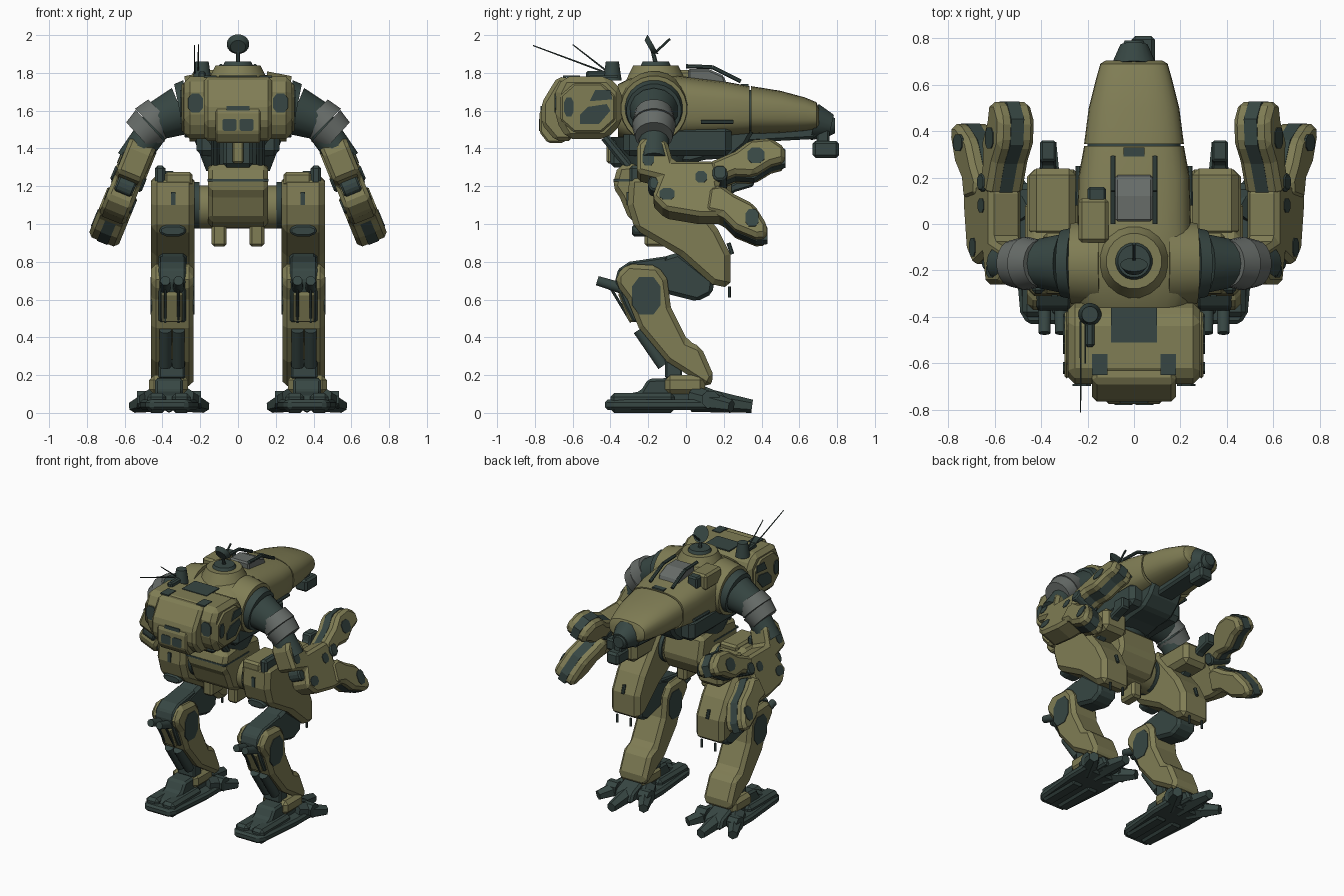
import bpy, bmesh, math
from mathutils import Vector


def material(name, rgb):
    m = bpy.data.materials.new(name)
    m.diffuse_color = (*rgb, 1)
    return m


OLIVE = material("olive armour", (0.215, 0.205, 0.09))
DARK = material("dark green metal", (0.038, 0.062, 0.056))
GREY = material("grey plating", (0.135, 0.15, 0.14))


def finish(bm, name, mat, bevel=0, mirror=False, smooth=False):
    bmesh.ops.recalc_face_normals(bm, faces=bm.faces)
    me = bpy.data.meshes.new(name)
    bm.to_mesh(me)
    bm.free()
    me.materials.append(mat)
    if smooth:
        for p in me.polygons:
            p.use_smooth = True
        me.set_sharp_from_angle(angle=math.radians(35))
    ob = bpy.data.objects.new(name, me)
    bpy.context.collection.objects.link(ob)
    if bevel:
        b = ob.modifiers.new("bevel", 'BEVEL')
        b.width, b.segments, b.limit_method = bevel, 1, 'ANGLE'
    if mirror:
        ob.modifiers.new("mirror", 'MIRROR')
    return ob


def skin(rings):
    bm = bmesh.new()
    vs = [[bm.verts.new(p) for p in r] for r in rings]
    n = len(vs[0])
    for a, b in zip(vs, vs[1:]):
        for i in range(n):
            bm.faces.new((a[i], a[(i + 1) % n], b[(i + 1) % n], b[i]))
    bm.faces.new(vs[0])
    bm.faces.new(vs[-1])
    return bm


def side(a, b, w):      # profile in y,z pushed along x
    return (w, a, b)


def plan(a, b, w):      # profile in x,y pushed along z
    return (a, b, w)


def rear(a, b, w):      # profile in x,z pushed along y
    return (a, w, b)


def arm(a, b, w):       # profile in the tilted plane of the arm
    return (.51 + .41 * (1.41 - b) + .925 * w, a, b + .38 * w)


def prism(name, pts, lo, hi, mat, bevel=0, mirror=False, place=side):
    return finish(skin([[place(a, b, w) for a, b in pts] for w in (lo, hi)]), name, mat, bevel, mirror)


def box(name, x, y, z, mat, bevel=0, mirror=False):
    return prism(name, [(y[0], z[0]), (y[1], z[0]), (y[1], z[1]), (y[0], z[1])], x[0], x[1], mat, bevel, mirror)


def rod(name, p, q, r0, r1, mat, mirror=False, n=20):
    p, q = Vector(p), Vector(q)
    rot = (q - p).to_track_quat('Z', 'Y')
    rings = [[c + rot @ Vector((r * math.cos((i + .5) * math.tau / n), r * math.sin((i + .5) * math.tau / n), 0))
              for i in range(n)] for c, r in ((p, r0), (q, r1))]
    return finish(skin(rings), name, mat, 0, mirror, n > 8)


def loft(name, secs, mat, power=.75, n=28):   # sections: y, half width, bottom, top
    rings = []
    for y, w, zb, zt in secs:
        ring = []
        for i in range(n):
            c, s = math.cos(i * math.tau / n), math.sin(i * math.tau / n)
            ring.append((w * math.copysign(abs(c) ** power, c), y,
                         (zb + zt) / 2 + (zt - zb) / 2 * math.copysign(abs(s) ** power, s)))
        rings.append(ring)
    return finish(skin(rings), name, mat, 0, False, True)


def octagon(cx, cy, rx, ry, k=.5):
    return [(cx + rx * a, cy + ry * b) for a, b in
            ((1, k), (k, 1), (-k, 1), (-1, k), (-1, -k), (-k, -1), (k, -1), (1, -k))]


# torso, nose and dark underside
loft("torso", [(-.36, .23, 1.46, 1.74), (-.3, .26, 1.43, 1.77), (-.17, .265, 1.42, 1.8), (0, .245, 1.45, 1.78),
               (.2, .24, 1.46, 1.755), (.335, .215, 1.47, 1.73)], OLIVE, .65)
loft("nose_gap", [(.32, .2, 1.48, 1.71), (.36, .2, 1.48, 1.71)], DARK)
loft("nose", [(.345, .215, 1.475, 1.73), (.5, .195, 1.48, 1.705), (.63, .162, 1.49, 1.67), (.69, .145, 1.5, 1.645),
              (.705, .12, 1.52, 1.61)], OLIVE)
prism("belly", [(-.34, 1.45), (-.3, 1.33), (.02, 1.32), (.1, 1.34), (.24, 1.35), (.32, 1.42), (.38, 1.53),
                (0, 1.53)], -.13, .13, DARK, .02)
prism("nose_keel", [(.3, 1.43), (.68, 1.45), (.73, 1.53), (.3, 1.55)], -.07, .07, DARK, .015)
box("belly_side", (.1, .22), (-.33, .24), (1.36, 1.52), DARK, .03, True)
rod("nose_cap", (0, .68, 1.54), (0, .77, 1.52), .1, .06, DARK)
rod("nose_tip", (0, .76, 1.52), (0, .79, 1.52), .055, .04, DARK)
box("nose_gun_mount", (.0, .06), (.69, .76), (1.42, 1.52), DARK, .01)
box("nose_gun", (-.01, .09), (.67, .81), (1.35, 1.44), DARK, .015)
rod("body_rail", (.243, .08, 1.54), (.24, .25, 1.54), .012, .012, DARK, True, 8)
box("nose_hatch", (-.045, .045), (.29, .33), (1.725, 1.742), DARK)

# canopy, roof box, turret and dish
prism("canopy", [(.01, 1.72), (.01, 1.82), (.12, 1.82), (.2, 1.785), (.23, 1.7)], -.08, .08, GREY, .01)
for i, (p, q) in enumerate([((.09, 0, 1.835), (.09, .14, 1.83)), ((.09, .14, 1.83), (.09, .29, 1.755))]):
    rod("canopy_rail_%d" % i, p, q, .012, .012, DARK, True, 8)
box("roof_box", (-.24, -.11), (-.08, .11), (1.7, 1.815), OLIVE, .015)
box("roof_sight", (-.2, -.12), (.09, .16), (1.72, 1.805), DARK, .01)
rod("turret_ring", (0, -.16, 1.76), (0, -.16, 1.84), .16, .12, OLIVE)
rod("turret_cap", (0, -.16, 1.83), (0, -.16, 1.86), .085, .07, DARK)
rod("dish_mast", (0, -.16, 1.85), (0, -.185, 1.95), .013, .01, DARK, n=8)
rod("dish", (0, -.2, 1.938), (0, -.175, 1.952), .04, .06, DARK)
rod("dish_feed", (0, -.16, 1.91), (0, -.085, 1.98), .007, .007, DARK, n=8)
rod("whip_base", (-.19, -.39, 1.76), (-.19, -.39, 1.86), .05, .035, DARK)
box("whip_mount", (-.21, -.17), (-.53, -.4), (1.77, 1.81), DARK, .01)
rod("whip_long", (-.23, -.42, 1.8), (-.23, -.81, 1.945), .005, .003, DARK, n=6)
rod("whip_short", (-.21, -.42, 1.81), (-.21, -.6, 1.95), .005, .003, DARK, n=6)

# backpack
prism("backpack", [(-.69, 1.55), (-.69, 1.7), (-.65, 1.78), (-.41, 1.78), (-.34, 1.71), (-.34, 1.53), (-.42, 1.45),
                   (-.63, 1.45)], -.285, .285, OLIVE, .03)
prism("pack_side", octagon(-.52, 1.615, .145, .13), .28, .3, OLIVE, .01, True)
prism("pack_spine", [(-.765, 1.53), (-.765, 1.64), (-.68, 1.78), (-.6, 1.77), (-.6, 1.44), (-.69, 1.44)],
      -.18, .18, OLIVE, .02)
prism("pack_drum", octagon(-.69, 1.54, .085, .11), -.12, .12, OLIVE, .01)
for x in (-.045, .045):
    prism("pack_vent", octagon(x, 1.525, .038, .032, .75), -.779, -.772, DARK, 0, False, rear)
prism("pack_slot", [(-.06, 1.6), (.06, 1.6), (.06, 1.625), (-.06, 1.625)], -.77, -.763, DARK, 0, False, rear)
prism("pack_rear_patch", octagon(.225, 1.64, .04, .05), -.697, -.688, DARK, 0, True, rear)
prism("pack_side_patch", [(-.56, 1.53), (-.56, 1.58), (-.52, 1.62), (-.42, 1.635), (-.4, 1.6), (-.46, 1.53)],
      .298, .306, DARK, 0, True)
prism("pack_side_patch_upper", [(-.51, 1.65), (-.48, 1.71), (-.4, 1.71), (-.39, 1.66)], .298, .306, DARK, 0, True)
prism("pack_side_patch_rear", octagon(-.62, 1.62, .025, .05), .298, .306, DARK, 0, True)
box("pack_top_patch", (-.1, .1), (-.51, -.36), (1.776, 1.785), DARK)
box("pack_top_slot", (.115, .18), (-.65, -.56), (1.776, 1.785), DARK, 0, True)
rod("pack_strut", (.12, -.43, 1.46), (.12, -.3, 1.3), .025, .025, DARK, True, 8)

# shoulders and upper arms
rod("shoulder_ring", (.14, -.17, 1.62), (.27, -.17, 1.61), .19, .175, OLIVE, True, 24)
rod("shoulder_disc", (.26, -.17, 1.61), (.31, -.17, 1.6), .155, .145, DARK, True, 24)
rod("shoulder_joint", (.3, -.17, 1.6), (.42, -.17, 1.55), .13, .105, DARK, True, 14)
rod("upper_arm_cuff", (.405, -.17, 1.59), (.465, -.17, 1.53), .1, .115, GREY, True)
rod("upper_arm_cuff_lower", (.465, -.17, 1.52), (.525, -.17, 1.465), .115, .1, GREY, True)
rod("elbow_core", (.4, -.17, 1.57), (.57, -.17, 1.33), .085, .08, DARK, True, 14)

# forearm with two claw fingers, built in a tilted plane
UPPER = [(.12, 1.3), (.26, 1.36), (.34, 1.42), (.45, 1.43), (.525, 1.38), (.525, 1.31), (.45, 1.29),
         (.36, 1.235), (.26, 1.24), (.16, 1.2)]
LOWER = [(.12, 1.17), (.19, 1.18), (.26, 1.13), (.36, 1.08), (.43, .97), (.43, .91), (.37, .905),
         (.26, .95), (.19, 1.02), (.1, 1.04)]
prism("forearm", [(-.26, 1.4), (-.22, 1.44), (-.1, 1.42), (-.07, 1.31), (.15, 1.31), (.22, 1.25), (.17, 1.19),
                  (.2, 1.02), (.07, 1.02), (-.11, 1.05), (-.18, 1.12), (-.14, 1.22), (-.26, 1.25)],
      -.075, .075, OLIVE, .02, True, arm)
for name, pts, cy, cz in (("upper_claw", UPPER, .34, 1.33), ("lower_claw", LOWER, .28, 1.04)):
    prism(name, pts, -.085, .085, OLIVE, .022, True, arm)
    prism(name + "_stripe", [(cy + (a - cy) * 1.015, cz + (b - cz) * 1.04) for a, b in pts],
          -.03, .03, DARK, 0, True, arm)
for i, (cy, cz, ry, rz, w) in enumerate([(.37, 1.33, .045, .04, .086), (.35, 1.0, .035, .045, .086),
                                         (.08, 1.22, .03, .03, .076), (-.1, 1.13, .04, .03, .076),
                                         (-.2, 1.32, .03, .04, .076)]):
    prism("arm_patch_%d" % i, octagon(cy, cz, ry, rz), w - .006, w + .003, DARK, 0, True, arm)
prism("claw_hinge", octagon(.18, 1.24, .04, .04), -.09, .09, DARK, .01, True, arm)
prism("wrist_hinge", octagon(-.09, 1.12, .05, .04), -.085, .05, DARK, .01, True, arm)
prism("forearm_box", octagon(-.16, 1.2, .04, .04), -.05, .05, DARK, .01, True, arm)

# waist and pelvis
rod("waist", (0, -.16, 1.28), (0, -.16, 1.46), .17, .24, DARK)
box("waist_block", (-.08, .08), (-.4, -.25), (1.3, 1.45), DARK, .02)
box("waist_guard", (-.03, .03), (-.42, -.3), (1.32, 1.45), OLIVE, .01)
prism("pelvis", [(-.39, 1.2), (-.36, 1.31), (-.2, 1.33), (.03, 1.3), (.07, 1.12), (0, 1), (-.2, .98), (-.3, 1.02),
                 (-.35, 1.14)], -.16, .16, OLIVE, .025)
box("pelvis_groove", (-.162, .162), (-.384, -.1), (1.225, 1.237), DARK)
rod("hip_bar", (-.24, -.13, 1.09), (.24, -.13, 1.09), .115, .115, OLIVE)
rod("hip_disc", (.205, -.13, 1.1), (.24, -.13, 1.1), .125, .125, DARK, True)
box("pelvis_tab", (.06, .14), (-.22, -.08), (.88, 1.02), OLIVE, .015, True)

# thighs
prism("thigh", [(-.31, 1.1), (-.3, 1.25), (-.05, 1.26), (.07, 1.1), (.17, .97), (.235, .84), (.235, .66),
                (.14, .68), (-.03, .83), (-.27, .97)], .23, .46, OLIVE, .03, True)
box("thigh_top", (.24, .39), (-.3, -.04), (1.2, 1.275), OLIVE, .015, True)
box("thigh_mount", (.385, .44), (-.3, -.16), (1.17, 1.31), DARK, .015, True)
prism("thigh_front_mount", [(.03, 1.1), (.26, 1.22), (.27, 1.28), (.36, 1.28), (.36, 1.2), (.26, 1.17), (.08, 1.05)],
      .335, .405, DARK, .01, True)
box("thigh_front_cover", (.25, .45), (-.06, .24), (1.08, 1.245), OLIVE, .03, True)
prism("thigh_rear_block", octagon(.345, .965, .07, .03), -.285, -.2, DARK, .01, True, rear)
box("thigh_rear_patch", (.33, .355), (-.314, -.3), (1.1, 1.17), DARK, 0, True)
rod("thigh_handle", (.345, .225, .9), (.345, .245, .84), .012, .012, DARK, True, 8)
for i, x in enumerate((.29, .4)):
    rod("thigh_hook_%d" % i, (x, .23, .67), (x, .23, .61), .008, .008, DARK, True, 6)

# knees and shins
prism("knee", [(-.2, .8), (-.04, .85), (.15, .7), (.14, .63), (.06, .59), (-.1, .63), (-.18, .7)],
      .27, .42, DARK, .02, True)
prism("shin", [(-.37, .73), (-.31, .79), (-.15, .78), (-.1, .71), (-.08, .56), (.01, .38), (.08, .35), (.15, .19),
               (.12, .13), (-.02, .22), (-.1, .27), (-.25, .45), (-.31, .6), (-.37, .68)],
      .235, .46, OLIVE, .025, True)
prism("shin_patch", octagon(-.21, .62, .075, .1), .456, .464, DARK, 0, True)
prism("shin_patch_inner", octagon(-.21, .62, .075, .1), .231, .239, DARK, 0, True)
prism("shin_back", [(-.375, .7), (-.36, .76), (-.3, .8), (-.1, .83), (-.1, .5), (-.28, .48), (-.33, .58)],
      .275, .42, DARK, .01, True)
prism("shin_back_plate", [(-.34, .66), (-.36, .63), (-.3, .48), (-.25, .48)], .295, .405, OLIVE, .008, True)
box("shin_lower_recess", (.28, .42), (-.11, -.02), (.18, .31), DARK, .01, True)
for i, x in enumerate((.315, .385)):
    rod("shin_spike_%d" % i, (x, -.34, .66), (x, -.47, .7), .03, .026, DARK, True, 12)
    rod("shin_strut_%d" % i, (x, -.41, .68), (x, -.29, .48), .008, .008, DARK, True, 8)
    rod("shin_piston_%d" % i, (x, -.25, .44), (x, -.12, .25), .033, .033, DARK, True, 12)

# ankles and feet: narrow split heel, wide spread toes
box("ankle", (.265, .47), (-.11, .1), (.1, .2), OLIVE, .025, True)
prism("foot_core", [(-.38, .05), (-.36, .09), (-.24, .115), (-.2, .18), (-.08, .185), (.1, .14), (.2, .1), (.23, .03),
                    (-.36, .03)], .29, .44, DARK, .02, True)
prism("foot_sole", [(.27, -.43), (.46, -.43), (.49, -.38), (.52, -.05), (.52, .12), (.21, .12), (.21, -.05),
                    (.24, -.38)], .015, .07, DARK, .015, True, plan)
for i, x in enumerate((.3, .43)):
    box("heel_pad_%d" % i, (x - .05, x + .05), (-.4, -.06), (0, .105), DARK, .02, True)
for i, (x, y) in enumerate([(.18, .24), (.365, .35), (.55, .24)]):
    d = x - .365
    rod("toe_%d" % i, (.365 + d * .4, .04, .075), (x, y, .035), .07, .035, DARK, True, 6)
    rod("toe_knuckle_%d" % i, (.365 + d * .7 - .04, .13, .07), (.365 + d * .7 + .04, .13, .07),
        .05, .05, DARK, True, 8)
